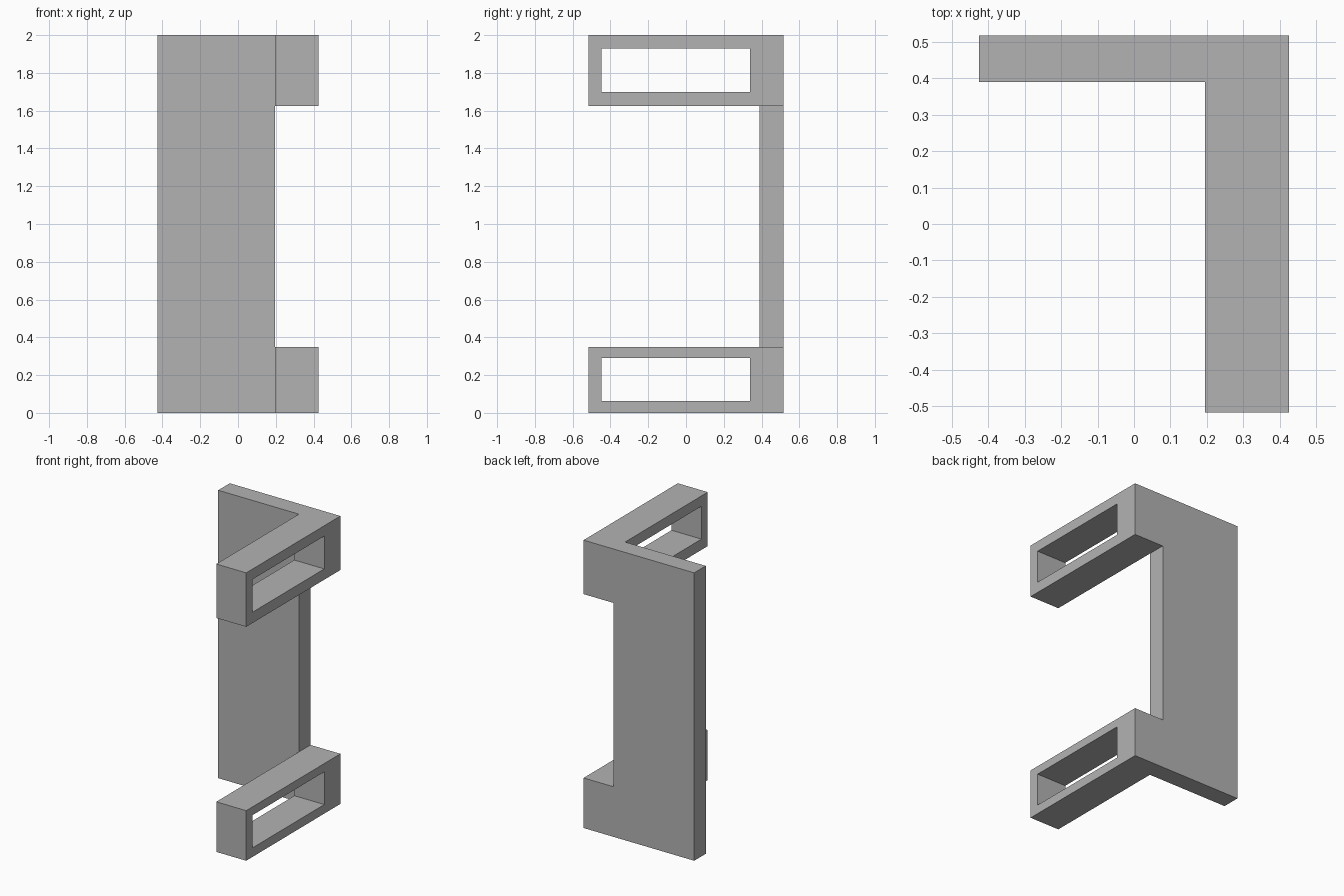
import bpy
import bmesh
from mathutils import Matrix, Vector

if "Cube" in bpy.data.objects:
    bpy.data.objects.remove(bpy.data.objects["Cube"], do_unlink=True)

grey = bpy.data.materials.new("plain_grey")
grey.use_nodes = True
colour = (0.45, 0.45, 0.45, 1)
grey.diffuse_color = colour
grey.node_tree.nodes["Principled BSDF"].inputs["Base Color"].default_value = colour


def box(name, x, y, z):
    """Box spanning the given (low, high) range on each axis."""
    low, high = (Vector(c) for c in zip(x, y, z))
    bm = bmesh.new()
    bmesh.ops.create_cube(bm, size=1, matrix=Matrix.Translation((low + high) / 2)
                          @ Matrix.Diagonal((*(high - low), 1)))
    mesh = bpy.data.meshes.new(name)
    bm.to_mesh(mesh)
    bm.free()
    mesh.materials.append(grey)
    obj = bpy.data.objects.new(name, mesh)
    bpy.context.collection.objects.link(obj)
    return obj


def combine(target, other, operation):
    """Apply a boolean to the target and discard the helper."""
    mod = target.modifiers.new(operation, 'BOOLEAN')
    mod.operation = operation
    mod.solver = 'EXACT'
    mod.object = other
    bpy.context.view_layer.objects.active = target
    bpy.ops.object.modifier_apply(modifier=mod.name)
    bpy.data.objects.remove(other, do_unlink=True)


# Upright back plate
bracket = box("bracket", (-0.425, 0.195), (0.39, 0.517), (0, 2))

# Slotted arms reaching forward at the bottom and top
for arm_z, slot_z in (((0, 0.348), (0.063, 0.29)), ((1.625, 2), (1.7, 1.928))):
    arm = box("arm", (0.195, 0.425), (-0.517, 0.517), arm_z)
    slot = box("slot", (0.1, 0.5), (-0.448, 0.34), slot_z)
    combine(arm, slot, 'DIFFERENCE')
    combine(bracket, arm, 'UNION')

# Merge the flush faces into clean flat sides
bm = bmesh.new()
bm.from_mesh(bracket.data)
bmesh.ops.remove_doubles(bm, verts=bm.verts, dist=0.0001)
bmesh.ops.dissolve_limit(bm, angle_limit=0.01, verts=bm.verts, edges=bm.edges)
bm.to_mesh(bracket.data)
bm.free()
